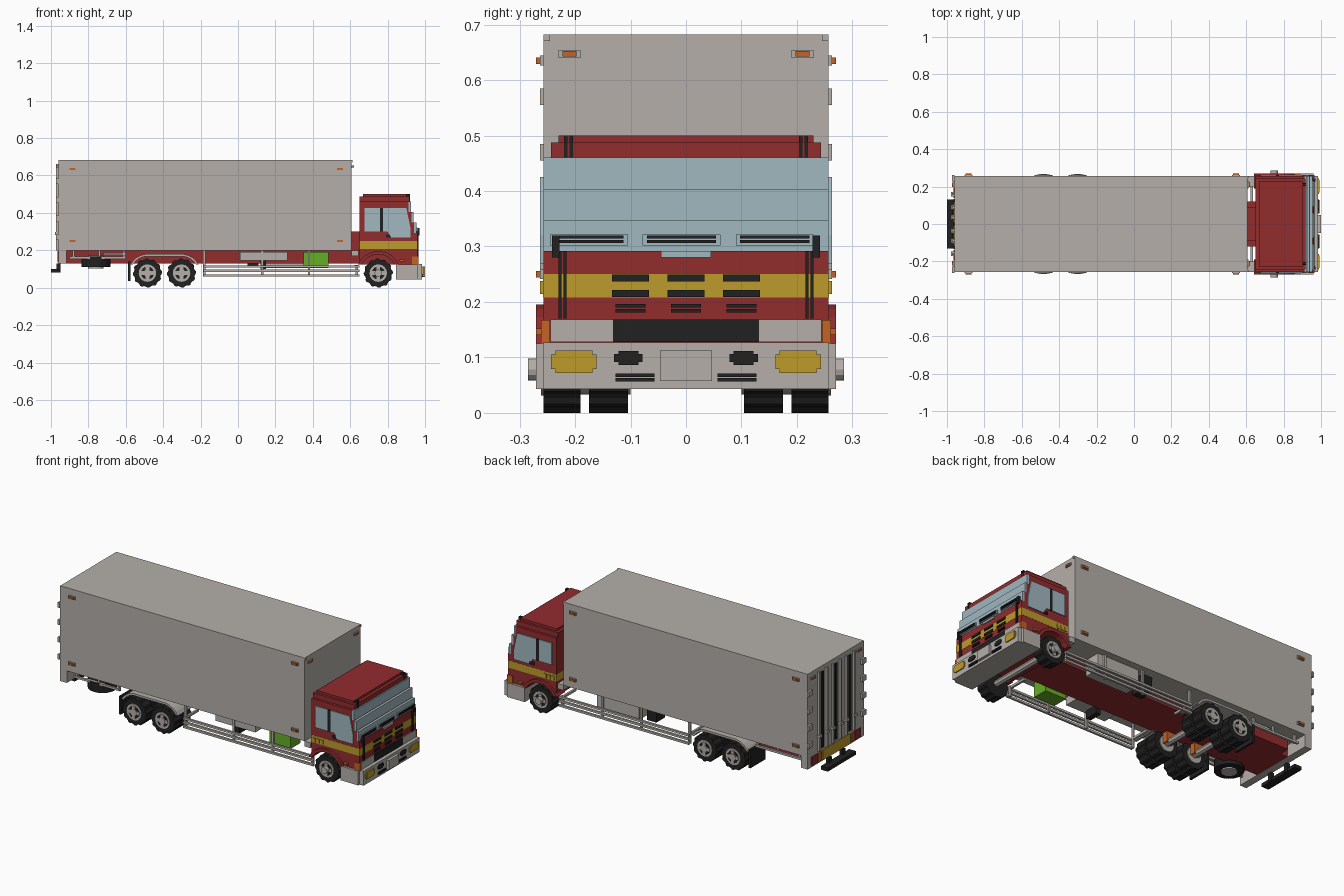
import bpy, bmesh, math

cube = bpy.data.objects.get("Cube")
if cube:
    bpy.data.objects.remove(cube, do_unlink=True)


def material(name, red, green, blue):
    mat = bpy.data.materials.new(name)
    mat.use_nodes = True
    mat.diffuse_color = (red, green, blue, 1)
    mat.node_tree.nodes["Principled BSDF"].inputs["Base Color"].default_value = mat.diffuse_color
    return mat


GREY = material("warm grey", .46, .43, .4)
RED = material("deep red", .29, .025, .027)
BLUE = material("glass blue", .35, .48, .53)
YELLOW = material("mustard yellow", .51, .33, .025)
BLACK = material("rubber black", .015, .015, .015)
ORANGE = material("lamp orange", .56, .125, .017)
GREEN = material("tank green", .13, .42, .02)

# Main planes shared by the parts
SIDE, FENDER = .257, .27
TAIL, HEAD = -.96, .607
CAB, NOSE, BUMPER = .65, .96, .985
SKIRT, DECK, TOP = .13, .2, .682
SILL, BELT, DASH, BROW = .125, .208, .292, .46
RADIUS = .078
FRONT_AXLE, REAR_AXLES = .75, (-.484, -.302)
THIN = .006


def prism(name, outline, y0, y1, mat, mirror=False):
    """Extrude an x-z outline along y, optionally with a copy on the other side."""
    bm = bmesh.new()
    base = bm.faces.new([bm.verts.new((x, y0, z)) for x, z in outline])
    ext = bmesh.ops.extrude_face_region(bm, geom=[base])["geom"]
    moved = [v for v in ext if isinstance(v, bmesh.types.BMVert)]
    bmesh.ops.translate(bm, verts=moved, vec=(0, y1 - y0, 0))
    bmesh.ops.recalc_face_normals(bm, faces=bm.faces[:])
    mesh = bpy.data.meshes.new(name)
    bm.to_mesh(mesh)
    bm.free()
    mesh.materials.append(mat)
    bpy.context.collection.objects.link(bpy.data.objects.new(name, mesh))
    if mirror:
        prism(name + "_right", outline, -y1, -y0, mat)


def box(name, x0, x1, y0, y1, z0, z1, mat, mirror=False):
    prism(name, [(x0, z0), (x1, z0), (x1, z1), (x0, z1)], y0, y1, mat, mirror)


def side_panel(name, x, z, width, height, mat, depth=THIN):
    box(name, x - width / 2, x + width / 2, SIDE, SIDE + depth, z - height / 2, z + height / 2, mat, True)


def end_panel(name, plane, y, z, width, height, mat, depth=THIN, mirror=True):
    """Plate on a front or rear plane; a negative depth points backwards."""
    box(name, plane, plane + depth, y - width / 2, y + width / 2,
        z - height / 2, z + height / 2, mat, mirror)


def circle(x, radius, count, groove=0):
    """Wheel outline; with a groove every other pair of points is sunk as tread."""
    points = []
    for i in range(count):
        turn, r = math.tau * i / count, radius - groove * (i // 2 % 2)
        points.append((x + r * math.sin(turn), RADIUS - r * math.cos(turn)))
    return points


def arch(back, front, radius, low):
    """Arch over one or two wheels, from its front foot to its back foot."""
    start = math.asin((low - RADIUS) / radius)
    points = []
    for i in range(10):
        turn = start + (math.pi - 2 * start) * i / 9
        points.append(((front if i < 5 else back) + radius * math.cos(turn),
                       RADIUS + radius * math.sin(turn)))
    return points


# Cargo box, rear skirt and marker lamps
box("cargo_box", TAIL, HEAD, -SIDE, SIDE, DECK, TOP, GREY)
box("rear_skirt", TAIL, -.917, -SIDE, SIDE, SKIRT, DECK, GREY)
for x in (-.885, .545):
    for z in (.25, .635):
        side_panel("side_lamp_frame", x, z, .044, .018, GREY)
        side_panel("side_lamp", x, z, .032, .012, ORANGE, FENDER - SIDE)
for plane, out in ((HEAD, 1), (TAIL, -1)):
    end_panel("end_lamp_frame", plane, .21, .647, .04, .014, GREY, out * THIN)
    end_panel("end_lamp", plane, .21, .647, .026, .01, ORANGE, out * 2 * THIN)
end_panel("corner_cap", HEAD, .251, .676, .012, .012, GREY)

# Rear doors: seams, lock rods, hinges, lamps
for y in (-.125, 0, .125):
    end_panel("door_seam", TAIL, y, .43, .018, .44, BLACK, -THIN, mirror=False)
for y in (.035, .09, .16):
    end_panel("lock_rod", TAIL, y, .43, .012, .46, GREY, -2 * THIN)
    end_panel("lock_bracket", TAIL, y, .29, .024, .015, GREY, -3 * THIN)
for i in range(4):
    end_panel("door_hinge", TAIL, .245, .27 + i / 10, .036, .03, GREY, -2 * THIN)
lamp_z = (SKIRT + DECK) / 2
end_panel("rear_marker_board", TAIL, 0, lamp_z, .25, .06, YELLOW, -THIN, mirror=False)
end_panel("rear_indicator", TAIL, .152, lamp_z, .025, .05, ORANGE, -THIN)
end_panel("rear_lamp", TAIL, .197, lamp_z, .055, .05, RED, -THIN)
box("underrun_bar", -1, -.955, -SKIRT, SKIRT, .08, .1, BLACK)
box("underrun_arm", -.97, -.95, .05, .075, .08, SKIRT, BLACK, True)

# Chassis
box("chassis", -.917, CAB, -.12, .12, SKIRT, DECK, RED)
box("rear_chassis_block", -.87, -.6, 0, .18, SKIRT, DECK, RED)
box("cab_link", HEAD, CAB, -.09, .09, SKIRT, .3, RED)


# Wheels and axles
def wheel(x, hub):
    prism("tyre", circle(x, RADIUS, 48, THIN), .19, SIDE, BLACK, True)
    prism("wheel_rim", circle(x, .047, 16), SIDE, SIDE + .004, GREY, True)
    prism("wheel_dish", circle(x, .035, 16), SIDE, SIDE + THIN, BLACK, True)
    side_panel("wheel_spoke", x, RADIUS, .07, .02, GREY, .008)
    side_panel("wheel_spoke", x, RADIUS, .02, .07, GREY, .008)
    prism("wheel_hub", circle(x, .02, 12), SIDE, SIDE + hub, GREY, True)
    prism("axle", circle(x, .018, 8), -.2, .2, GREY)


wheel(FRONT_AXLE, .028)
for x in REAR_AXLES:
    wheel(x, .01)
    prism("inner_tyre", circle(x, RADIUS, 48, THIN), .105, .175, BLACK, True)
    prism("inner_rim", circle(x, .045, 16), .1, .19, GREY, True)
    box("suspension_mount", x - .025, x + .025, .07, .1, .07, SKIRT, ORANGE, True)

# Rear mudguards and flaps
guard = arch(*REAR_AXLES, .102, SILL) + arch(*REAR_AXLES, .09, SILL)[::-1]
prism("mudguard", guard, .11, .25, GREY, True)
box("mud_flap", -.588, -.576, .11, .25, .035, .14, BLACK, True)


# Side guards: thin bars and posts
def rail(name, x0, x1, y, z):
    box(name, x0, x1, y - THIN, y + THIN, z - THIN, z + THIN, GREY, True)


def post(name, x, y, z0, z1):
    box(name, x - THIN, x + THIN, y - THIN, y + THIN, z0, z1, GREY, True)


for z in (.065, .09, .113):
    rail("guard_rail", -.185, CAB, .234, z)
for x in (-.18, .13, .38):
    post("guard_post", x, .222, .06, DECK)
post("guard_end_post", .635, .222, .06, .12)
for x in (-.18, .63):
    box("guard_return", x - THIN, x + THIN, .11, .23, .107, .12, GREY, True)
box("gap_step", HEAD, .645, .2, SIDE, .17, DECK, GREY, True)
rail("rear_rail_lower", -.9, -.6, .22, .16)
rail("rear_rail_upper", -.72, -.6, .207, .18)
for x in (-.88, -.74, -.61):
    post("rear_rail_post", x, .215, .155, DECK)

# Tanks, lockers, spare wheel
box("green_tank", .35, .485, -.21, -.12, .105, .19, GREEN)
box("right_locker", .01, .265, -.22, -.12, .145, .19, GREY)
box("left_tank", .15, .42, .12, .215, .105, DECK, GREY)
box("battery_box", .05, .11, .12, DECK, .11, DECK, BLACK)
box("valve_box", .12, .15, -DECK, -.12, .1, .145, BLACK)
for name, radius, depth, mat in (("spare_tyre", RADIUS, .055, BLACK), ("spare_rim", .042, .07, GREY)):
    bpy.ops.mesh.primitive_cylinder_add(vertices=20, radius=radius, depth=depth, location=(-.76, -.155, .138))
    bpy.context.object.name = name
    bpy.context.object.data.materials.append(mat)

# Cab lower body with wheel arch, stripe and stepped upper body
opening = arch(FRONT_AXLE, FRONT_AXLE, .1, SILL)
prism("cab_lower_body", [(CAB, BELT), (CAB, SILL)] + opening[::-1] + [(NOSE, SILL), (NOSE, BELT)],
      -SIDE, SIDE, RED)
fender = arch(FRONT_AXLE, FRONT_AXLE, .118, SILL) + opening[::-1]
prism("wheel_arch_trim", fender, .19, FENDER, RED, True)
box("cab_floor", CAB, .9, -.18, .18, SILL, DECK, RED)
box("cab_stripe", CAB, NOSE + .001, -SIDE - .001, SIDE + .001, BELT, .25, YELLOW)
box("cab_waist", CAB, NOSE, -SIDE, SIDE, .25, DASH, RED)
step = (BROW - DASH) / 3
for i in range(3):
    x, z = .954 - .015 * i, DASH + step * i
    box("cab_upper_body", CAB, x - .012, -SIDE, SIDE, z, z + step, RED)
    box("windscreen", x - .012, x, -SIDE, SIDE, z, z + step, BLUE)
box("roof_lower", CAB, .917, -.243, .243, BROW, .487, RED)
box("roof_upper", .667, .9, -.23, .23, .487, .5, RED)
for y in (.204, .214):
    box("roof_groove", .9, .919, y, y + THIN, BROW, .5, BLACK, True)

# Side windows, handle, vents
side_panel("rear_side_window", .718, .363, .082, SILL, BLUE)
side_panel("door_pillar", .767, .363, .018, SILL, BLACK)
window = [(.776, .425), (.9, .425), (.922, .32), (.922, .268), (.82, .268), (.8, .3), (.776, .3)]
prism("door_window", window, SIDE, SIDE + THIN, BLUE, True)
side_panel("door_handle", .806, .276, .032, .016, BLACK)
for i in range(3):
    side_panel("side_vent", .67 + i / 40, .226, .016, .024, YELLOW)

# Cab front: wipers, grille, corner grooves, lamps
for y in (-.175, -.008, .16):
    end_panel("wiper_frame", .954, y, .312, .14, .02, BLUE, mirror=False)
    for z in (.309, .317):
        end_panel("wiper", NOSE, y, z, SILL, THIN, BLACK, mirror=False)
end_panel("badge_panel", NOSE, 0, .286, .09, .012, BLUE, mirror=False)
end_panel("mirror", .95, .235, .3, .014, .04, BLACK, .02)
for y in (.218, .227):
    end_panel("corner_groove", NOSE, y, .231, THIN, .122, BLACK)
for y in (-.1, 0, .1):
    for z in (.215, .243):
        end_panel("grille_slot", NOSE, y, z, .066, .013, BLACK, mirror=False)
    for z in (.184, .193):
        end_panel("grille_line", NOSE, y, z, .054, THIN, BLACK, mirror=False)
end_panel("lower_grille", NOSE, 0, .148, .264, .041, BLACK, mirror=False)
end_panel("headlamp_panel", NOSE, .188, .148, .113, .041, GREY)
box("front_indicator", .93, NOSE + THIN, .245, .261, SILL, .167, ORANGE, True)
side_panel("fender_lamp", .877, .146, .025, .012, ORANGE, FENDER - SIDE)

# Bumper
box("bumper", .845, BUMPER, -SIDE, SIDE, .043, .127, GREY)
box("bumper_side", .845, NOSE, SIDE, FENDER, .043, SILL, GREY, True)
end_panel("number_plate", BUMPER, 0, .085, .094, .055, GREY, 1 - BUMPER, mirror=False)
end_panel("fog_lamp", BUMPER, .202, .092, .067, .041, YELLOW)
end_panel("fog_lamp_ends", BUMPER, .202, .092, .082, .026, YELLOW, .005)
end_panel("bumper_vent", BUMPER, .104, .099, .036, .026, BLACK)
end_panel("bumper_vent_ends", BUMPER, .104, .099, .052, .014, BLACK, .005)
for z in (.06, .068):
    end_panel("bumper_slot", BUMPER, .092, z, .07, THIN, BLACK)
